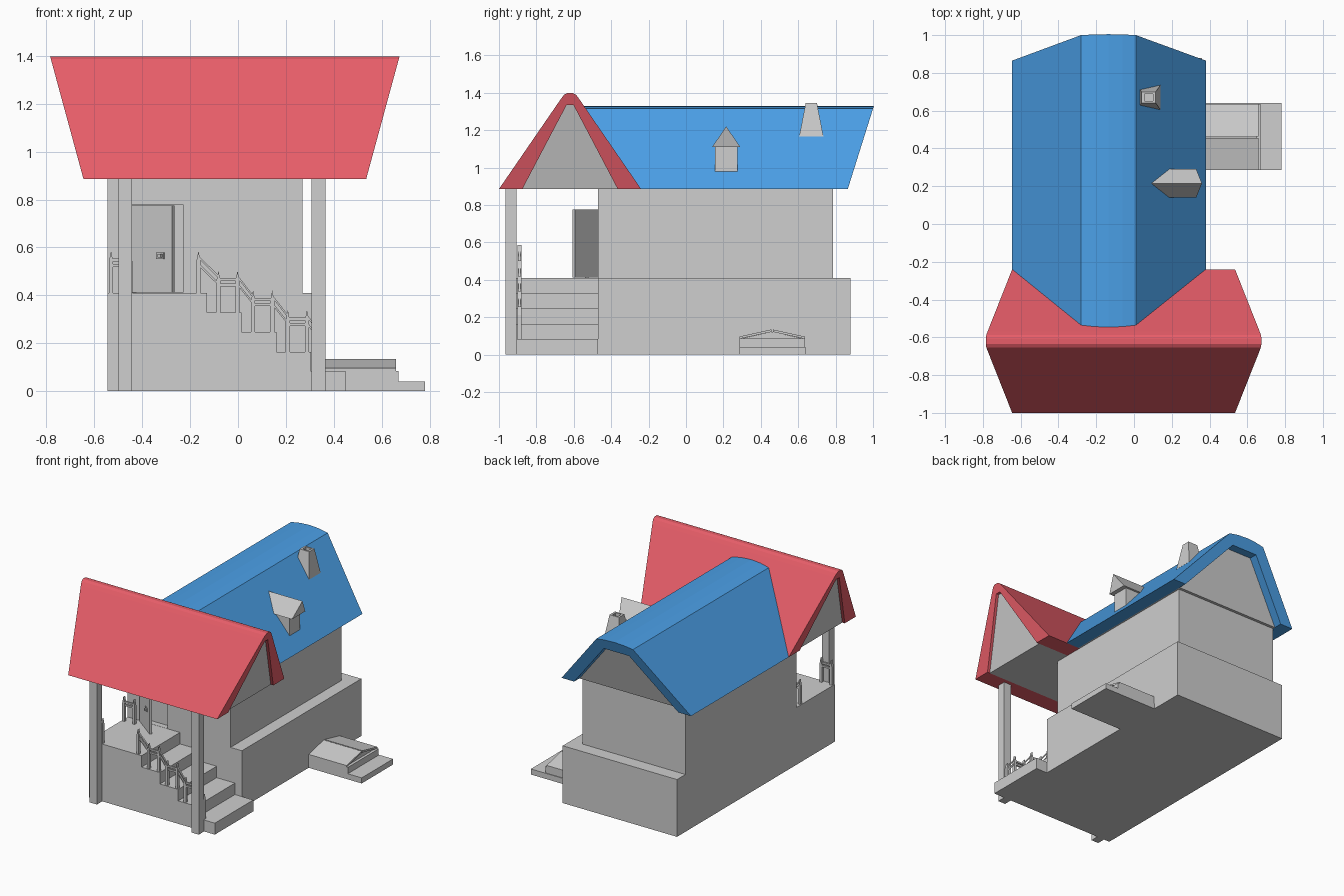
import bpy, bmesh, math
from mathutils import Vector

if "Cube" in bpy.data.objects:
    bpy.data.objects.remove(bpy.data.objects["Cube"], do_unlink=True)


def material(name, rgb):
    m = bpy.data.materials.new(name)
    m.use_nodes = True
    m.diffuse_color = (*rgb, 1)
    m.node_tree.nodes["Principled BSDF"].inputs["Base Color"].default_value = (*rgb, 1)
    return m


GREY = material("plain grey", (0.62, 0.62, 0.62))
RED = material("red roof", (0.8, 0.11, 0.14))
BLUE = material("blue roof", (0.07, 0.35, 0.8))


def loft(name, loop_a, loop_b, mat=GREY):
    """Closed solid between two matching loops of 3D points."""
    bm = bmesh.new()
    a = [bm.verts.new(p) for p in loop_a]
    b = [bm.verts.new(p) for p in loop_b]
    n = len(a)
    bm.faces.new(a)
    bm.faces.new(b[::-1])
    for i in range(n):
        j = (i + 1) % n
        bm.faces.new((a[j], a[i], b[i], b[j]))
    bmesh.ops.recalc_face_normals(bm, faces=bm.faces)
    mesh = bpy.data.meshes.new(name)
    bm.to_mesh(mesh)
    bm.free()
    ob = bpy.data.objects.new(name, mesh)
    bpy.context.collection.objects.link(ob)
    mesh.materials.append(mat)
    return ob


def rect(x0, x1, y0, y1, z):
    return [(x0, y0, z), (x1, y0, z), (x1, y1, z), (x0, y1, z)]


def box(name, x0, x1, y0, y1, z0, z1, mat=GREY):
    return loft(name, rect(x0, x1, y0, y1, z0), rect(x0, x1, y0, y1, z1), mat)


def along_x(name, prof, lo, hi, mat=GREY):
    """Extrude a (y, z) profile along x; lo and hi give the end position at height z."""
    return loft(name, [(lo(z), y, z) for y, z in prof], [(hi(z), y, z) for y, z in prof], mat)


def along_y(name, prof, lo, hi, mat=GREY):
    """Extrude an (x, z) profile along y."""
    return loft(name, [(x, lo(z), z) for x, z in prof], [(x, hi(z), z) for x, z in prof], mat)


def const(v):
    return lambda z: v


def cut(target, cutter):
    mod = target.modifiers.new("recess", "BOOLEAN")
    mod.operation = "DIFFERENCE"
    mod.object = cutter
    mod.solver = "EXACT"
    cutter.hide_render = True
    cutter.hide_set(True)
    cutter.display_type = "WIRE"


EAVE = 0.885
LEFT = -0.545

# House body
box("foundation", LEFT, 0.36, -0.47, 0.88, 0, 0.41)
walls = box("walls", LEFT, 0.27, -0.47, 0.785, 0.41, EAVE)
cut(walls, box("doorway_cutter", -0.45, -0.23, -0.55, -0.43, 0.411, 0.78))

# Porch platform with steps going down to one side
RISE, RUN, EDGE = 0.082, 0.145, -0.13
steps = [(LEFT, 0), (LEFT, 0.41)]
for i in range(5):
    x, z = EDGE + RUN * i, 0.41 - RISE * i
    steps += [(x, z), (x, z - RISE if i < 4 else 0)]
along_y("porch_steps", steps, const(-0.905), const(-0.47))

# Porch columns
for side, x in (("right", -0.5), ("left", 0.307)):
    box("column_" + side, x, x + 0.058, -0.965, -0.905, 0, EAVE + 0.02)

# Open door, hinged on its right edge
hinge, free = Vector((-0.447, -0.478, 0)), Vector((-0.275, -0.608, 0))
run = (free - hinge).normalized()
back = Vector((-run.y, run.x, 0)) * 0.018


def door_block(name, s0, s1, t0, t1, z0, z1):
    corners = [hinge + run * s + back * t for s, t in ((s0, t0), (s1, t0), (s1, t1), (s0, t1))]
    return loft(name, [(c.x, c.y, z0) for c in corners], [(c.x, c.y, z1) for c in corners])


door_block("door", 0, 0.215, 0, 1, 0.412, 0.775)
door_block("door_knob_plate", 0.135, 0.175, -0.3, 0, 0.552, 0.578)
door_block("door_knob", 0.15, 0.168, -0.9, -0.3, 0.558, 0.572)

# Railing: pointed pickets joined by flat and sloping rails
FY, TALL = -0.89, 0.175


def picket(x, z, y=FY):
    w = 0.009
    prof = [(x - w, z), (x + w, z), (x + w, z + TALL - 0.045), (x, z + TALL), (x - w, z + TALL - 0.045)]
    along_y("picket", prof, const(y - 0.01), const(y + 0.01))


def rail(x0, z0, x1, z1, y=FY):
    t = 0.006
    prof = [(x0, z0 - t), (x1, z1 - t), (x1, z1 + t), (x0, z0 + t)]
    along_y("rail", prof, const(y - 0.006), const(y + 0.006))


def pair(x, z, y=FY):
    for dx in (0, 0.08):
        picket(x + dx, z, y)
    for h in (0.115, 0.138):
        rail(x, z + h, x + 0.08, z + h, y)


picket(-0.165, 0.41)
last = (-0.165, 0.41)
for i in range(4):
    x, z = EDGE + RUN * i + 0.048, 0.41 - RISE * (i + 1)
    for h in (0.12, 0.15):
        rail(last[0], last[1] + h, x, z + h)
    if i < 3:
        pair(x, z)
        last = (x + 0.08, z)
    else:
        picket(x, z)
for y in (FY, -0.53):
    pair(-0.53, 0.41, y)


# Main roof: thick shell with leaning ends, filled by a gable block
def main_front(z):
    return -0.29 - 0.69 * (z - EAVE)


def main_back(z):
    return 0.865 + 0.314 * (z - EAVE)


arch = [(-0.645, EAVE), (-0.28, 1.315), (-0.21, 1.326), (-0.135, 1.33),
        (-0.06, 1.326), (0.01, 1.315), (0.38, EAVE)]
inner = [(0.28, EAVE), (-0.035, 1.25), (-0.235, 1.25), (-0.545, EAVE)]
along_y("main_roof", arch + inner, main_front, main_back, BLUE)
along_y("main_gable", inner, main_front, lambda z: main_back(z) - 0.06)


# Porch roof: steep shell with a blunt ridge, filled by a gable block
def porch_end(base, sign, inset=0):
    return lambda z: base + sign * (0.272 * (z - EAVE) - inset)


MID = -0.62
half = [(0.38, EAVE), (0.05, 1.365), (0.033, 1.388), (0.015, 1.398)]
outer = [(MID - d, z) for d, z in half] + [(MID + d, z) for d, z in half[::-1]]
fill = [(MID + 0.255, EAVE), (MID + 0.018, 1.335), (MID - 0.018, 1.335), (MID - 0.255, EAVE)]
along_x("porch_roof", outer + fill, porch_end(-0.645, -1), porch_end(0.535, 1), RED)
along_x("porch_gable", fill, porch_end(-0.645, -1, 0.02), porch_end(0.535, 1, 0.02))

# Tapered chimney with a hollow top
chimney = loft("chimney", rect(0.015, 0.14, 0.605, 0.735, 1.165), rect(0.04, 0.115, 0.64, 0.7, 1.345))
cut(chimney, box("flue_cutter", 0.055, 0.1, 0.652, 0.688, 1.3, 1.4))

# Dormer with an overhanging peaked roof
box("dormer_wall", 0.14, 0.3, 0.155, 0.275, 0.975, 1.115)
along_x("dormer_roof", [(0.14, 1.11), (0.215, 1.22), (0.29, 1.11)],
        const(0.08), lambda z: 0.33 + 0.27 * (z - 1.11))

# Cellar hatch: box, shallow peak, two leaves and a low slab
box("hatch_box", 0.35, 0.67, 0.285, 0.635, 0, 0.085)
along_x("hatch_peak", [(0.295, 0.085), (0.46, 0.122), (0.625, 0.085)], const(0.35), const(0.65))
for name, s in (("front", -1), ("back", 1)):
    leaf = [(0.46 + s * d, z) for d, z in ((0.004, 0.121), (0.004, 0.134), (0.175, 0.096), (0.175, 0.084))]
    along_x("hatch_leaf_" + name, leaf, const(0.35), const(0.66))
box("hatch_slab", 0.35, 0.78, 0.285, 0.64, 0, 0.04)
